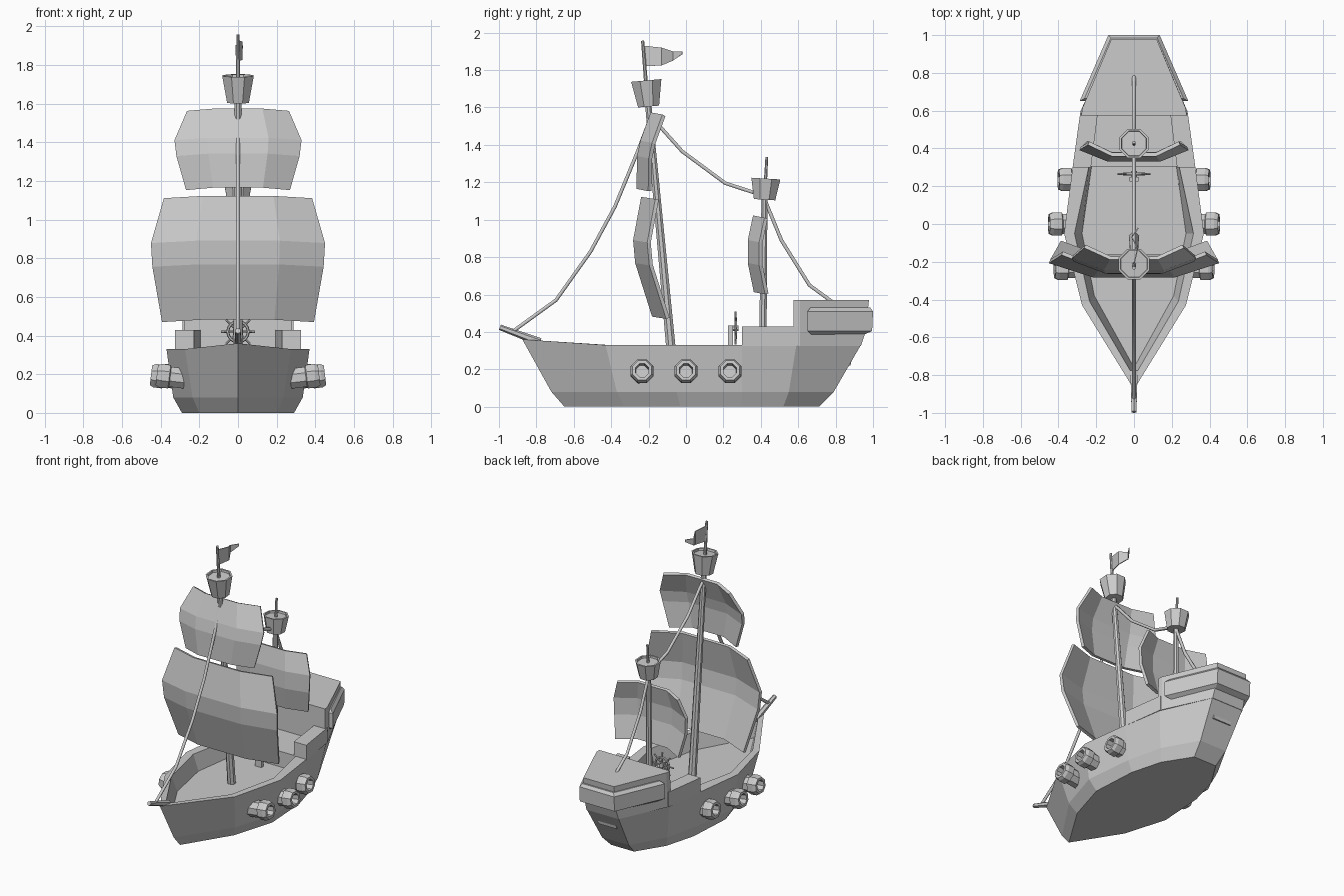
import bpy, bmesh, math
from mathutils import Vector

if "Cube" in bpy.data.objects:
    bpy.data.objects.remove(bpy.data.objects["Cube"])


def finish(name, bm):
    bmesh.ops.recalc_face_normals(bm, faces=bm.faces)
    me = bpy.data.meshes.new(name)
    bm.to_mesh(me)
    bm.free()
    ob = bpy.data.objects.new(name, me)
    bpy.context.collection.objects.link(ob)
    return ob


def loft(name, rings):
    """Skin a stack of equal-length closed rings and cap both ends."""
    bm = bmesh.new()
    rows = [[bm.verts.new(p) for p in r] for r in rings]
    n = len(rows[0])
    for a, b in zip(rows, rows[1:]):
        for i in range(n):
            j = (i + 1) % n
            bm.faces.new((a[i], a[j], b[j], b[i]))
    bm.faces.new(rows[0])
    bm.faces.new(rows[-1])
    return finish(name, bm)


def outline(half, z):
    """Mirror a half outline (x, y[, z]) into a closed ring."""
    right = [(p[0], p[1], p[2] if len(p) > 2 else z) for p in half]
    return right + [(-x, y, h) for x, y, h in reversed(right) if x > 0]


def lathe(name, base, direction, profile, n=8):
    """Spin (distance, radius) pairs around an axis."""
    q = Vector(direction).to_track_quat('Z', 'Y')
    rings = []
    for d, r in profile:
        angles = [2 * math.pi * (i + .5) / n for i in range(n)]
        rings.append([Vector(base) + q @ Vector((r * math.cos(t), r * math.sin(t), d))
                      for t in angles])
    return loft(name, rings)


def spar(name, a, b, r1, r2, n=8):
    d = Vector(b) - Vector(a)
    return lathe(name, a, d, [(0, r1), (d.length, r2)], n)


def box(name, x, y, z):
    return loft(name, [[(x[0], y[0], h), (x[1], y[0], h), (x[1], y[1], h), (x[0], y[1], h)]
                       for h in z])


# Hull: outer skin, rail top, inner bulwark and main deck
loft("hull", [
    outline([(0, -.65), (.2, -.33), (.29, -.03), (.27, .3), (.21, .52), (.09, .71)], 0),
    outline([(0, -.72), (.235, -.37), (.335, -.05), (.3, .3), (.24, .55), (.105, .79)], .08),
    outline([(0, -.875, .36), (.275, -.43), (.37, -.05), (.325, .3), (.28, .59), (.125, .935)], .33),
    outline([(0, -.81, .355), (.235, -.41), (.315, -.05), (.24, .3), (.2, .59), (.08, .9)], .33),
    outline([(0, -.76), (.21, -.38), (.275, -.05), (.225, .3), (.19, .59), (.07, .88)], .22),
])

# Raised quarter deck and its side bulwarks
loft("quarter_deck", [outline([(.24, .305), (.2, .6)], z) for z in (.2, .33)])
for s in (-1, 1):
    loft("quarter_bulwark", [
        [(s * .325, .3, z), (s * .283, .6, z), (s * .19, .6, z), (s * .228, .3, z)]
        for z in (.325, .43)])

# Stern castle with a bevelled band round it
loft("stern_castle", [
    outline([(.282, .575), (.277, .61), (.125, .935)], .325),
    outline([(.281, .575), (.277, .61), (.122, .96)], .4),
    outline([(.278, .575), (.275, .61), (.12, .978)], .57)])
loft("stern_band", [
    outline([(.25, .67), (.115, .95)], .385),
    outline([(.288, .65), (.136, .995)], .405),
    outline([(.288, .65), (.136, 1.0)], .51),
    outline([(.262, .665), (.122, .985)], .53)])

# Cannons, three each side, muzzles tipped slightly up
tilt = math.radians(7)
for s in (-1, 1):
    for y, tip in ((-.235, .42), (0, .45), (.235, .40)):
        d = Vector((s * math.cos(tilt), 0, math.sin(tilt)))
        base = Vector((s * tip, y, .195)) - d * .16
        lathe("cannon", base, d, [(0, .056), (.09, .056), (.095, .066), (.14, .066),
                                  (.16, .056), (.16, .038), (.09, .036)])

# Masts, crow's nests and top poles
spar("main_mast", (0, -.07, .2), (0, -.205, 1.65), .028, .018)
spar("main_pole", (0, -.205, 1.62), (0, -.232, 1.957), .012, .009)
spar("rear_mast", (0, .41, .3), (0, .42, 1.15), .022, .017)
spar("rear_pole", (0, .42, 1.12), (0, .432, 1.335), .01, .008)
lathe("main_nest", (0, -.2, 1.605), (0, -.09, 1),
      [(0, .061), (.14, .088), (.14, .076), (.125, .074)])
lathe("rear_nest", (0, .42, 1.107), (0, .06, 1),
      [(0, .062), (.113, .084), (.113, .072), (.1, .07)])
spar("bowsprit", (0, -.78, .345), (0, -.995, .425), .022, .015, 6)


# Sails: rows of (z, half width, centre y), edges swept back
def sail(name, rows, sweep):
    bm = bmesh.new()
    grid = []
    for z, w, y in rows:
        grid.append([bm.verts.new((u * w, y + (sweep if abs(u) == 1 else 0),
                                   z - (.012 if abs(u) == 1 else 0)))
                     for u in (-1, -.48, .48, 1)])
    for a, b in zip(grid, grid[1:]):
        for i in range(3):
            bm.faces.new((a[i], a[i + 1], b[i + 1], b[i]))
    ob = finish(name, bm)
    m = ob.modifiers.new("thickness", 'SOLIDIFY')
    m.thickness = .02
    m.offset = 0


sail("main_sail", [(1.12, .38, -.23), (.89, .447, -.273), (.77, .44, -.262),
                   (.485, .39, -.172)], .075)
sail("top_sail", [(1.57, .26, -.18), (1.42, .325, -.235), (1.34, .315, -.252),
                  (1.165, .265, -.255)], .062)
sail("rear_sail", [(1.02, .24, .368), (.89, .285, .34), (.77, .28, .34),
                   (.615, .25, .372)], .06)


# Rigging ropes
def rope(pts):
    cu = bpy.data.curves.new("rope", 'CURVE')
    cu.dimensions = '3D'
    cu.bevel_depth = .011
    cu.bevel_resolution = 1
    cu.use_fill_caps = True
    sp = cu.splines.new('POLY')
    sp.points.add(len(pts) - 1)
    for p, (y, z) in zip(sp.points, pts):
        p.co = (0, y, z, 1)
    bpy.context.collection.objects.link(bpy.data.objects.new("rope", cu))


rope([(-.93, .4), (-.695, .57), (-.51, .83), (-.38, 1.07), (-.26, 1.36), (-.195, 1.53)])
rope([(-.19, 1.55), (-.15, 1.51), (-.02, 1.365), (.21, 1.195), (.41, 1.13)])
rope([(.42, 1.11), (.51, .89), (.66, .65), (.79, .555)])

# Flag: tapering wavy cloth
bm = bmesh.new()
cols = [(0, -.228, 1.93, 1.82), (.022, -.13, 1.92, 1.825), (-.008, -.07, 1.9, 1.85),
        (.025, -.022, 1.9, 1.885)]
pairs = [(bm.verts.new((x, y, a)), bm.verts.new((x, y, b))) for x, y, a, b in cols]
for p, q in zip(pairs, pairs[1:]):
    bm.faces.new((p[0], q[0], q[1], p[1]))
flag = finish("flag", bm)
flag.modifiers.new("thickness", 'SOLIDIFY').thickness = .006

# Steering wheel and pedestal
bpy.ops.mesh.primitive_torus_add(major_segments=16, minor_segments=6, major_radius=.053,
                                 minor_radius=.008, location=(0, .265, .42),
                                 rotation=(math.pi / 2, 0, 0))
bpy.context.object.name = "wheel_rim"
for i in range(8):
    t = i * math.pi / 4
    spar("wheel_spoke", (0, .265, .42),
         (.088 * math.cos(t), .265, .42 + .088 * math.sin(t)), .005, .006, 6)
spar("wheel_hub", (0, .232, .42), (0, .28, .42), .016, .016)
box("wheel_pedestal", (-.025, .025), (.225, .25), (.21, .435))
